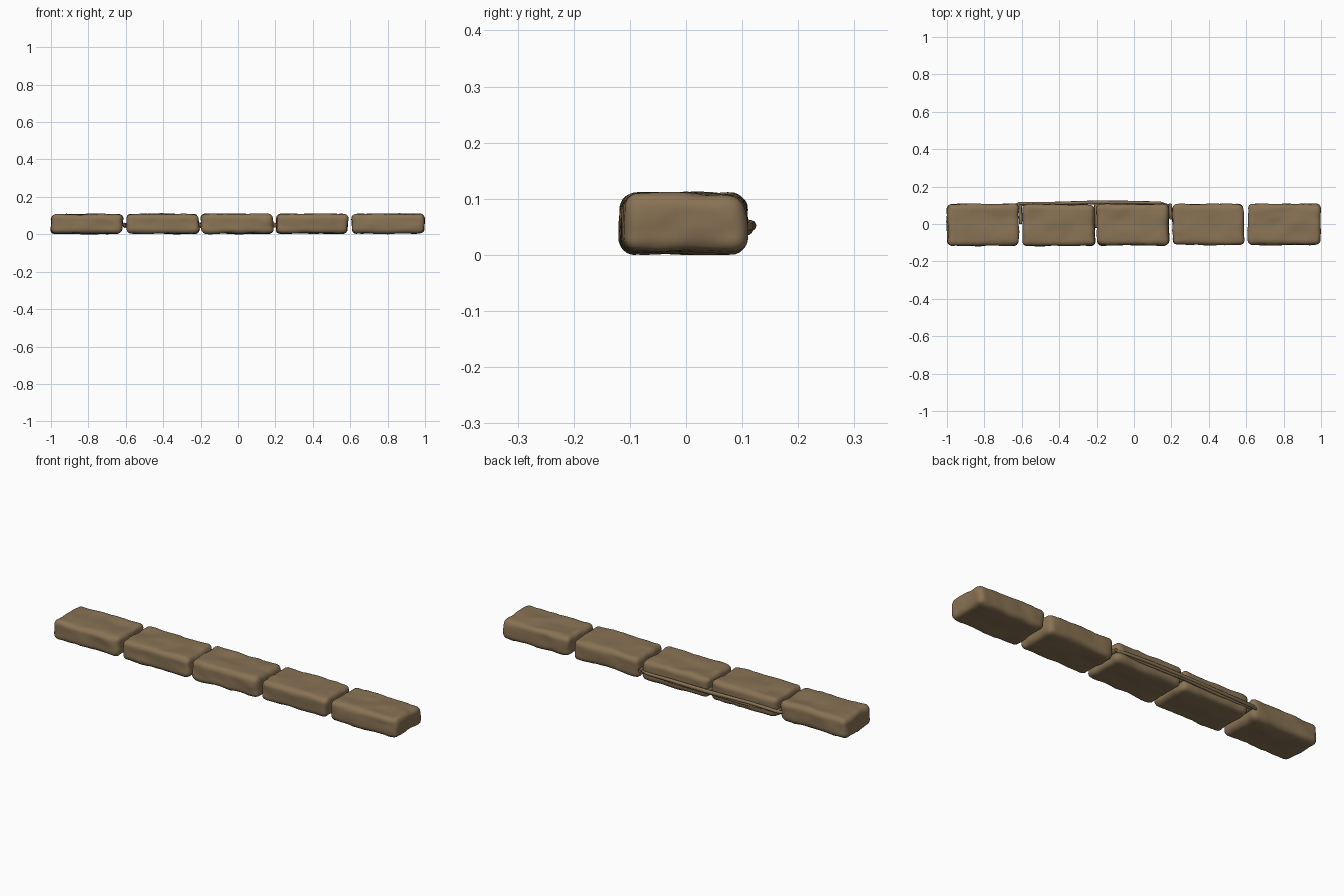
import bpy, bmesh, math
from mathutils import Vector, noise

if "Cube" in bpy.data.objects:
    bpy.data.objects.remove(bpy.data.objects["Cube"])

stone_mat = bpy.data.materials.new("brown stone")
stone_mat.diffuse_color = (0.25, 0.17, 0.09, 1)
stone_mat.use_nodes = True
stone_mat.node_tree.nodes["Principled BSDF"].inputs["Base Color"].default_value = stone_mat.diffuse_color


def stone(name, x0, x1, y0, y1, z0, z1, seed, lean):
    """Worn brick: rounded box with soft lumps and slightly skewed ends."""
    bm = bmesh.new()
    bmesh.ops.create_cube(bm, size=2)
    bmesh.ops.subdivide_edges(bm, edges=bm.edges[:], cuts=19, use_grid_fill=True)
    half = Vector(((x1 - x0) / 2, (y1 - y0) / 2, (z1 - z0) / 2))
    mid = Vector(((x1 + x0) / 2, (y1 + y0) / 2, (z1 + z0) / 2))
    r = 0.027
    off = Vector((seed * 7.3, seed * 3.1, seed * 5.7))
    for v in bm.verts:
        # crowd the grid toward the edges, then round them
        p = Vector([math.sin(c * math.pi / 2) * h for c, h in zip(v.co, half)])
        core = Vector([max(-(h - r), min(h - r, c)) for c, h in zip(p, half)])
        d = (p - core).normalized()
        p = core + d * r
        n = noise.noise(p * 11 + off) * 0.007 + noise.noise(p * 28 + off) * 0.003
        p += d * (n - 0.001)
        p.x += lean * p.z * abs(p.x) / half.x
        v.co = p + mid
        v.co.z = max(v.co.z, 0)
    me = bpy.data.meshes.new(name)
    bm.to_mesh(me)
    bm.free()
    me.materials.append(stone_mat)
    for f in me.polygons:
        f.use_smooth = True
    bpy.context.collection.objects.link(bpy.data.objects.new(name, me))


def strand(name, pts, radius):
    """Thin tapering root-like cord; points are x, y, z, thickness factor."""
    cu = bpy.data.curves.new(name, 'CURVE')
    cu.dimensions = '3D'
    cu.bevel_depth = radius
    cu.bevel_resolution = 2
    cu.use_fill_caps = True
    sp = cu.splines.new('POLY')
    sp.points.add(len(pts) - 1)
    for q, (x, y, z, k) in zip(sp.points, pts):
        q.co = (x, y, z, 1)
        q.radius = k
    sp.use_smooth = True
    cu.materials.append(stone_mat)
    ob = bpy.data.objects.new(name, cu)
    bpy.context.collection.objects.link(ob)
    bpy.ops.object.select_all(action='DESELECT')
    ob.select_set(True)
    bpy.context.view_layer.objects.active = ob
    bpy.ops.object.convert(target='MESH')


# row of five stones
rows = [(-1.0, -0.617, -0.117, 0.107, 0.10), (-0.597, -0.207, -0.118, 0.106, -0.06),
        (-0.198, 0.187, -0.115, 0.107, -0.08), (0.204, 0.589, -0.113, 0.107, 0.05),
        (0.608, 0.997, -0.112, 0.108, 0.0)]
for i, (x0, x1, y0, y1, lean) in enumerate(rows):
    stone(f"stone_{i + 1}", x0, x1, y0, y1, 0.003, 0.109, i + 1, lean)

# cord along the back
strand("back_cord_upper", [(-0.65, 0.095, 0.052, .6), (-0.61, 0.110, 0.052, 1), (-0.45, 0.110, 0.055, .9),
                           (-0.2, 0.116, 0.052, 1.1), (0.0, 0.115, 0.053, 1), (0.14, 0.112, 0.05, .9),
                           (0.195, 0.097, 0.05, .6)], 0.009)
strand("back_cord_lower", [(-0.61, 0.10, 0.045, .6), (-0.4, 0.108, 0.041, .9),
                           (-0.2, 0.112, 0.045, 1), (0.0, 0.109, 0.042, .9), (0.19, 0.10, 0.047, .5)], 0.008)

# branches of the cord reaching into the gaps
for n, x, y_end in [("left", -0.607, 0.0), ("middle", -0.203, -0.02), ("right", 0.195, 0.03)]:
    strand(f"gap_cord_{n}", [(x, 0.108, 0.05, .8), (x - .003, 0.07, 0.053, .9),
                             (x + .003, 0.03, 0.046, 1.1), (x, y_end, 0.05, .6)], 0.011)
